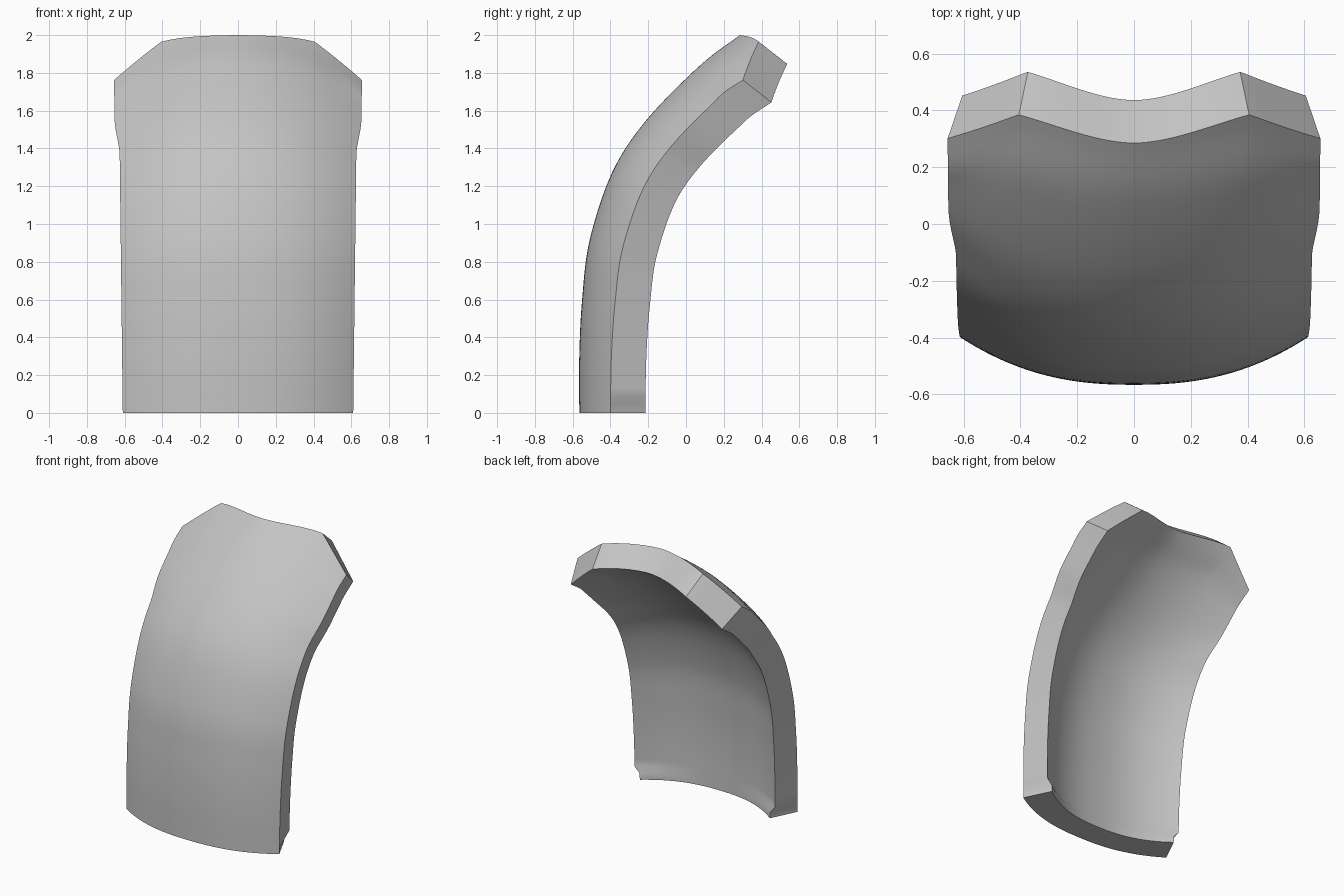
import bpy, bmesh
from mathutils import Vector

cube = bpy.data.objects.get("Cube")
if cube:
    bpy.data.objects.remove(cube, do_unlink=True)

# Centre line of the front surface as (y, z), from bottom to top
PROFILE = [Vector(p) for p in ((-.565, 0), (-.565, .3), (-.55, .6), (-.51, .915),
                               (-.39, 1.275), (-.21, 1.55), (.075, 1.84), (.285, 2))]
ROWS, HALF_COLS = 49, 26
THICKNESS = .185


def profile_point(t):
    """Smooth curve through the profile points, t from 0 to 1."""
    n = len(PROFILE) - 1
    i = min(int(t * n), n - 1)
    f = t * n - i
    b, c = PROFILE[i], PROFILE[i + 1]
    a = PROFILE[i - 1] if i else 2 * b - c
    d = PROFILE[i + 2] if i + 2 <= n else 2 * c - b
    return .5 * (2 * b + (c - a) * f + (2 * a - 5 * b + 4 * c - d) * f * f
                 + (3 * b - a - 3 * c + d) * f ** 3)


def smooth(lo, hi, x):
    f = max(0, min(1, (x - lo) / (hi - lo)))
    return f * f * (3 - 2 * f)


def top_shift(u):
    """Dip in the middle of the top edge, raised shoulders, cut corners."""
    shoulder = 16 / HALF_COLS
    if u <= shoulder:
        return .06 * smooth(0, 1.1 * shoulder, u)
    return .06 - .19 * (u - shoulder) / (1 - shoulder)


def shell_point(row, col, back):
    t, side = row / ROWS, col / HALF_COLS
    u = abs(side)
    centre = profile_point(t)
    tangent = (profile_point(min(t + .01, 1)) - profile_point(max(t - .01, 0))).normalized()
    if row == 0:
        tangent = Vector((0, 1))
    normal = Vector((tangent.y, -tangent.x))
    # cross-section bows backwards towards the sides
    sag = (.165 + .035 * t) * u ** (2.4 - .7 * t ** 2)
    ramp = smooth(.6, 1, t)
    p = centre + normal * (sag + THICKNESS * back)
    p += tangent * ramp * (top_shift(u) + .05 * back)
    # width swells near the top, back is slightly narrower, small foot notch
    width = .61 + .012 * p.y + .025 * smooth(1.3, 1.55, centre.y - sag)
    if back:
        width -= .09 if row < 2 else .05
    return (side * width, p.x, p.y)


# Curved shell panel
bm = bmesh.new()
cols = range(-HALF_COLS, HALF_COLS + 1)
sheets = [[[bm.verts.new(shell_point(r, c, back)) for c in cols]
           for r in range(ROWS + 1)] for back in (0, 1)]
for s in sheets:
    for low, high in zip(s, s[1:]):
        for k in range(len(low) - 1):
            bm.faces.new((low[k], low[k + 1], high[k + 1], high[k]))


def rim(s):
    """Closed border loop of one sheet."""
    return (s[0][:-1] + [r[-1] for r in s[:-1]]
            + s[-1][:0:-1] + [r[0] for r in s[:0:-1]])


front_rim, back_rim = rim(sheets[0]), rim(sheets[1])
for k in range(len(front_rim)):
    bm.faces.new((front_rim[k - 1], front_rim[k], back_rim[k], back_rim[k - 1]))
bmesh.ops.recalc_face_normals(bm, faces=bm.faces)

mesh = bpy.data.meshes.new("curved_panel")
bm.to_mesh(mesh)
bm.free()
panel = bpy.data.objects.new("curved_panel", mesh)
bpy.context.collection.objects.link(panel)

# Plain grey material
grey = bpy.data.materials.new("plain_grey")
grey.use_nodes = True
grey.diffuse_color = (.55, .55, .55, 1)
grey.node_tree.nodes["Principled BSDF"].inputs["Base Color"].default_value = (.55, .55, .55, 1)
mesh.materials.append(grey)

bpy.ops.object.select_all(action='DESELECT')
panel.select_set(True)
bpy.context.view_layer.objects.active = panel
bpy.ops.object.shade_smooth_by_angle(angle=.6)
